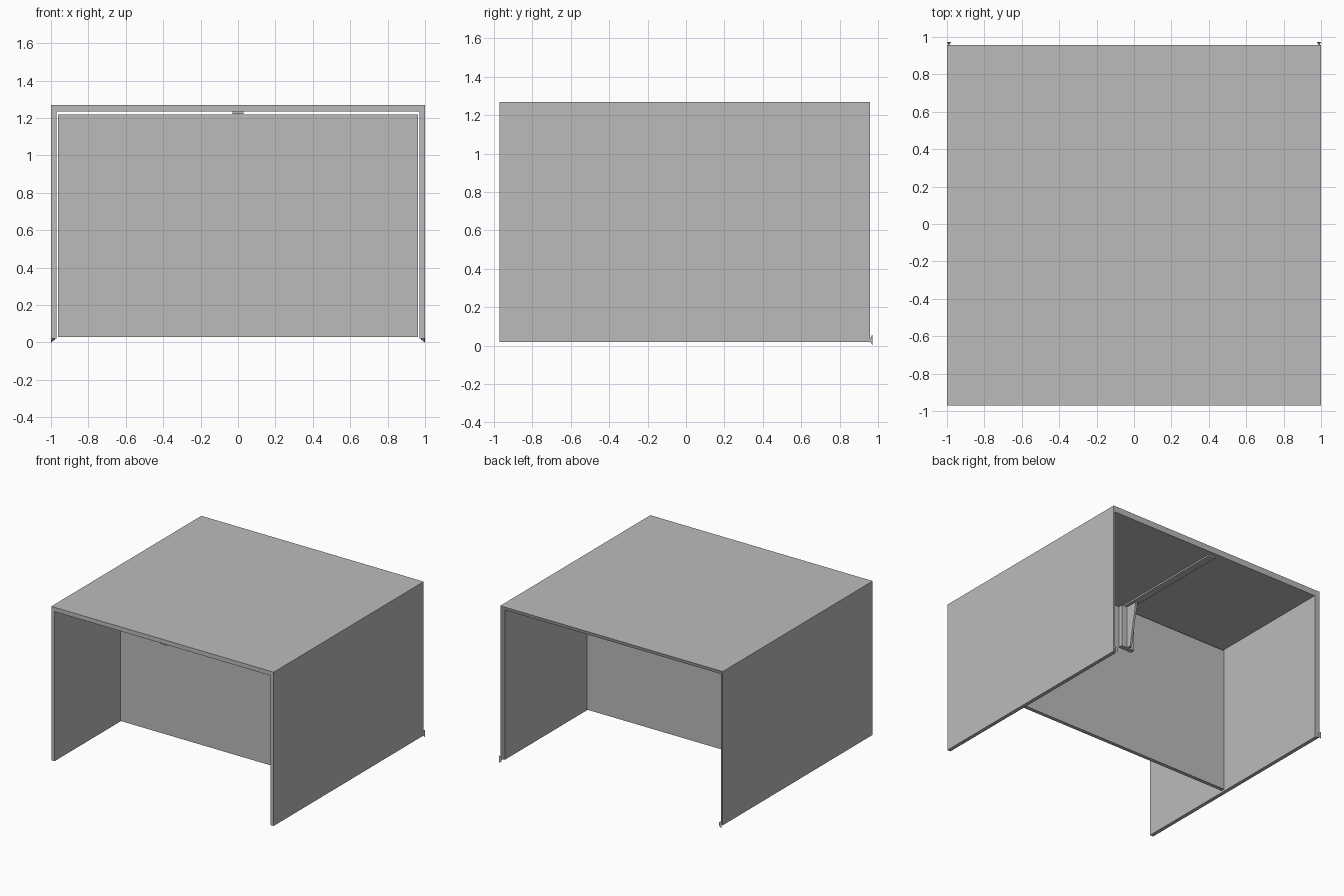
import bpy
import bmesh
from mathutils import Vector

cube = bpy.data.objects.get("Cube")
if cube:
    bpy.data.objects.remove(cube, do_unlink=True)

grey = bpy.data.materials.new("plain grey")
grey.use_nodes = True
colour = (0.5, 0.5, 0.5, 1)
grey.diffuse_color = colour
grey.node_tree.nodes["Principled BSDF"].inputs["Base Color"].default_value = colour

FRONT, BACK = -0.97, 0.957
TOP, BOTTOM = 1.27, 0.02
WALL = 0.03


def finish(name, bm):
    bmesh.ops.recalc_face_normals(bm, faces=bm.faces)
    mesh = bpy.data.meshes.new(name)
    bm.to_mesh(mesh)
    bm.free()
    mesh.materials.append(grey)
    obj = bpy.data.objects.new(name, mesh)
    bpy.context.collection.objects.link(obj)
    return obj


def prism(name, outline, direction):
    """Extrude a planar outline of 3D points along a direction."""
    bm = bmesh.new()
    face = bm.faces.new([bm.verts.new(p) for p in outline])
    result = bmesh.ops.extrude_face_region(bm, geom=[face], use_keep_orig=True)
    verts = [g for g in result["geom"] if isinstance(g, bmesh.types.BMVert)]
    bmesh.ops.translate(bm, verts=verts, vec=Vector(direction))
    return finish(name, bm)


def box(name, x0, x1, y0, y1, z0, z1):
    base = [(x0, y0, z0), (x1, y0, z0), (x1, y1, z0), (x0, y1, z0)]
    return prism(name, base, (0, 0, z1 - z0))


# Folded hood: two walls and a roof, with the rear lip turned inward
inner_x, inner_z = 1 - WALL, TOP - 0.035
hood_outline = [(-1, BOTTOM), (-1, TOP), (1, TOP), (1, BOTTOM),
                (inner_x, BOTTOM), (inner_x, inner_z),
                (-inner_x, inner_z), (-inner_x, BOTTOM)]
hood = prism("hood_shell", [(x, FRONT, z) for x, z in hood_outline],
             (0, BACK - FRONT, 0))
for v in hood.data.vertices:
    if v.co.y > 0 and abs(v.co.x) < 0.99:
        v.co.y -= 0.02

# Upright partition inside the hood
PANEL_BACK = -0.105
box("partition_panel", -0.963, 0.963, PANEL_BACK - 0.03, PANEL_BACK, 0.03, 1.22)

# Roof rib along the centre line
box("roof_rib", -0.03, 0.03, FRONT + 0.01, 0.9, 1.222, inner_z)

# Bracket behind the partition: post with a tapered web
box("bracket_post", -0.06, 0.06, PANEL_BACK, -0.07, 0.87, 1.22)
web = [(-0.008, PANEL_BACK, 1.22), (-0.008, 0.03, 1.22),
       (-0.008, -0.035, 0.87), (-0.008, PANEL_BACK, 0.87)]
prism("bracket_web", web, (0.016, 0, 0))

# Small pointed studs at the lower rear corners
for side, name in ((1, "left"), (-1, "right")):
    bm = bmesh.new()
    tip = bm.verts.new((side * 0.99, BACK - 0.002, 0.03))
    rim = [bm.verts.new((side * x, 0.972, z)) for x, z in
           ((1, 0), (1, 0.06), (0.978, 0.045), (0.978, 0.015))]
    bm.faces.new(rim)
    for i in range(4):
        bm.faces.new((rim[i], rim[(i + 1) % 4], tip))
    finish(name + "_corner_stud", bm)
